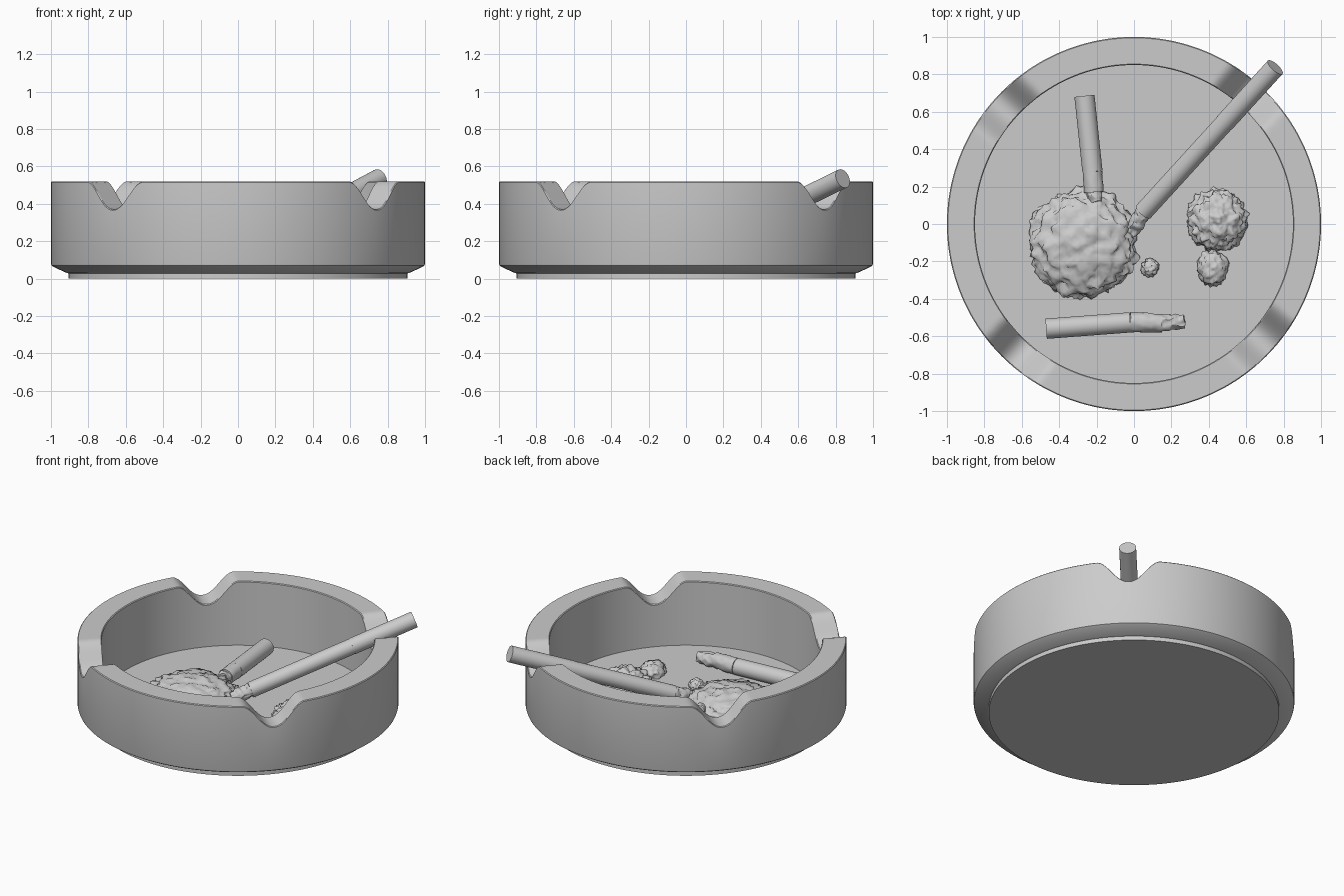
import bpy, bmesh, math
from mathutils import Vector, noise

if "Cube" in bpy.data.objects:
    bpy.data.objects.remove(bpy.data.objects["Cube"])

FLOOR = 0.08


def finish(name, bm, angle=35):
    bmesh.ops.recalc_face_normals(bm, faces=bm.faces)
    me = bpy.data.meshes.new(name)
    bm.to_mesh(me)
    bm.free()
    ob = bpy.data.objects.new(name, me)
    bpy.context.collection.objects.link(ob)
    bpy.ops.object.select_all(action='DESELECT')
    ob.select_set(True)
    bpy.context.view_layer.objects.active = ob
    bpy.ops.object.shade_smooth_by_angle(angle=math.radians(angle))
    return ob


def skin(bm, rings):
    # bridge consecutive vertex rings and cap both ends
    n = len(rings[0])
    for a, b in zip(rings, rings[1:]):
        for i in range(n):
            j = (i + 1) % n
            bm.faces.new((a[i], a[j], b[j], b[i]))
    bm.faces.new(rings[0])
    bm.faces.new(rings[-1])


def notch(r, t):
    # depth of the four rounded rests, first one at 48 degrees
    d = (t - math.radians(48) + math.pi / 4) % (math.pi / 2) - math.pi / 4
    u = abs(r * math.sin(d)) / 0.2
    return 0.15 * 0.5 * (1 + math.cos(math.pi * u ** 1.1)) if u < 1 else 0


# ashtray bowl: turned profile, the rim rows dip at the rests
profile = [(0.905, 0), (0.905, 0.028), (0.915, 0.03), (0.985, 0.062), (0.997, 0.07),
           (1.0, 0.08), (1.0, 0.515), (0.995, 0.52), (0.95, 0.52), (0.9, 0.52),
           (0.855, 0.52), (0.85, 0.515), (0.85, FLOOR)]
bm = bmesh.new()
rings = []
N = 360
for r, z in profile:
    ring = []
    for i in range(N):
        t = math.tau * i / N
        h = z - notch(r, t) if z > 0.5 else z
        ring.append(bm.verts.new((r * math.cos(t), r * math.sin(t), h)))
    rings.append(ring)
skin(bm, rings)
finish("ashtray_bowl", bm, 30)


def tube(name, pts, radii, steps=2, rough=0.0, sides=32):
    # round tube along points, optionally crumpled by noise
    bm = bmesh.new()
    pts = [Vector(p) for p in pts]
    axis = (pts[-1] - pts[0]).normalized()
    side = axis.cross(Vector((0, 0, 1))).normalized()
    up = side.cross(axis)
    rings = []
    count = steps * (len(pts) - 1)
    for k in range(count + 1):
        i = min(k // steps, len(pts) - 2)
        f = k / steps - i
        c = pts[i].lerp(pts[i + 1], f)
        r = radii[i] * (1 - f) + radii[i + 1] * f
        ring = []
        for s in range(sides):
            a = math.tau * s / sides
            p = c + (side * math.cos(a) + up * math.sin(a)) * r
            if rough:
                p += noise.noise_vector(p * 30) * rough
            ring.append(bm.verts.new(p))
        rings.append(ring)
    skin(bm, rings)
    return finish(name, bm)


# long cigarette leaning on a rest
tail, head = Vector((0.755, 0.838, 0.535)), Vector((0.05, 0.065, 0.157))
seam = tail.lerp(head, 0.38)
tip = Vector((-0.02, -0.045, 0.12))
tube("long_cigarette_filter", [tail, seam], [0.053, 0.053])
tube("long_cigarette_paper", [seam, head], [0.051, 0.051])
tube("long_cigarette_ash", [head.lerp(tail, 0.02), head.lerp(tip, 0.5), tip],
     [0.046, 0.043, 0.032], 8, 0.014)

# upright-lying butt stubbed into the pile
tube("back_butt_filter", [(-0.265, 0.685, 0.134), (-0.222, 0.28, 0.134)], [0.054, 0.054])
tube("back_butt_paper", [(-0.222, 0.28, 0.134), (-0.214, 0.17, 0.136)], [0.053, 0.052], 6, 0.003)
tube("back_butt_ash", [(-0.214, 0.18, 0.136), (-0.21, 0.115, 0.136)], [0.047, 0.04], 8, 0.014)

# front butt, slightly bent
tube("front_butt_filter", [(-0.47, -0.56, 0.134), (-0.02, -0.526, 0.134)], [0.054, 0.054])
tube("front_butt_paper", [(-0.02, -0.526, 0.134), (0.06, -0.526, 0.134), (0.15, -0.532, 0.132)],
     [0.054, 0.053, 0.048], 6, 0.004)
tube("front_butt_ash", [(0.14, -0.53, 0.13), (0.2, -0.525, 0.127), (0.27, -0.52, 0.127)],
     [0.046, 0.043, 0.038], 8, 0.014)


def ash(name, x, y, rx, ry, h, freq, amp, subdiv=5):
    # lumpy mound resting on the floor
    bm = bmesh.new()
    bmesh.ops.create_icosphere(bm, subdivisions=subdiv, radius=1)
    for v in bm.verts:
        d = v.co.copy()
        n = noise.noise(d * freq + Vector((x, y, 3)) * 7)
        n += 0.8 * noise.noise(d * freq * 2.2 + Vector((y, x, 5)) * 9)
        k = 1 + amp * n
        v.co = Vector((x + d.x * rx * k, y + d.y * ry * k,
                       max(FLOOR - 0.01, FLOOR + 0.01 + d.z * h * k)))
    finish(name, bm, 80)


ash("ash_pile", -0.275, -0.1, 0.285, 0.285, 0.12, 4.5, 0.13)
ash("ash_lump", 0.445, 0.02, 0.155, 0.16, 0.11, 4, 0.16)
ash("small_ash_lump", 0.42, -0.235, 0.08, 0.095, 0.07, 4, 0.2, 4)
ash("ash_crumb", 0.085, -0.235, 0.045, 0.048, 0.04, 3, 0.25, 4)
